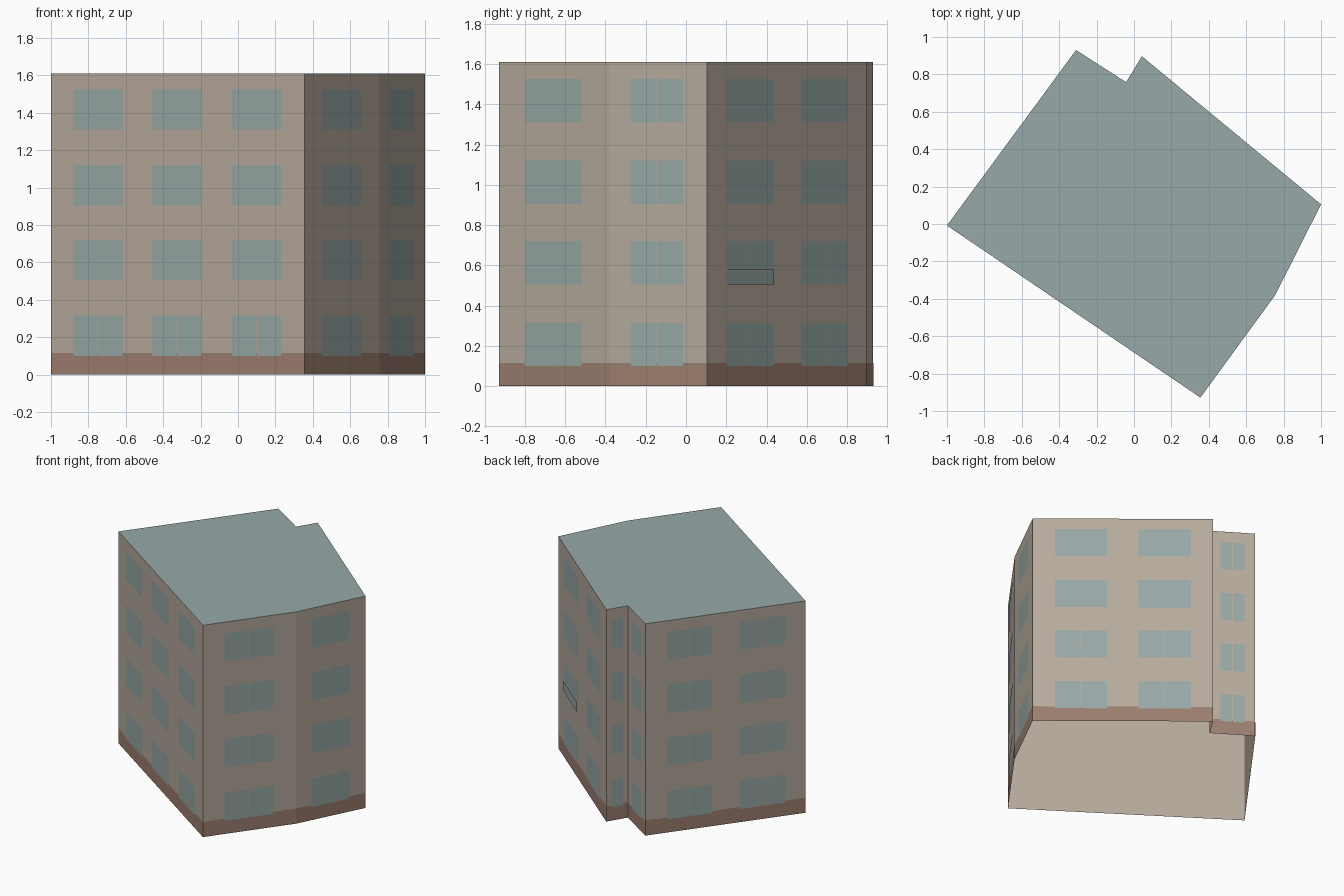
import bpy
import bmesh
from mathutils import Vector

cube = bpy.data.objects.get("Cube")
if cube:
    bpy.data.objects.remove(cube, do_unlink=True)


def material(name, rgb):
    mat = bpy.data.materials.new(name)
    mat.use_nodes = True
    color = (*rgb, 1)
    mat.diffuse_color = color
    mat.node_tree.nodes["Principled BSDF"].inputs["Base Color"].default_value = color
    return mat


WALL = material("beige plaster", (0.47, 0.405, 0.335))
PLINTH = material("brown plinth", (0.335, 0.212, 0.16))
GLASS = material("blue grey glass", (0.31, 0.395, 0.38))
ROOF = material("slate grey roof", (0.31, 0.4, 0.395))

HEIGHT = 1.61
PLINTH_TOP = 0.115
FLOORS = [(0.10, 0.315), (0.505, 0.72), (0.905, 1.122), (1.31, 1.525)]
MULLION = 0.005

# Each corner starts a wall; then its window columns as fractions of the wall,
# and the number of floors whose windows are split into two panes
WALLS = [
    ("front", (-1, -0.008), [(0.089, 0.284), (0.402, 0.594), (0.716, 0.908)], 1),
    ("right_front", (0.355, -0.928), [(0.23, 0.755)], 4),
    ("right_rear", (0.755, -0.38), [(0.218, 0.757)], 4),
    ("back", (1, 0.105), [(0.123, 0.413), (0.587, 0.878)], 2),
    ("notch_side", (0.042, 0.897), [(0.26, 0.77)], 4),
    ("notch_back", (-0.042, 0.758), [(0.24, 0.77)], 4),
    ("left", (-0.31, 0.93), [(0.135, 0.415), (0.59, 0.872)], 4),
]
CORNERS = [Vector((x, y, 0)) for _, (x, y), _, _ in WALLS]


def finish(name, bm, mat):
    mesh = bpy.data.meshes.new(name)
    bm.to_mesh(mesh)
    bm.free()
    mesh.materials.append(mat)
    obj = bpy.data.objects.new(name, mesh)
    bpy.context.collection.objects.link(obj)


def build_plates(name, wall, rects, offset, mat):
    """Upright flat plates on a wall: (start, end, low, high) in lengths along it."""
    start = CORNERS[wall]
    along = (CORNERS[(wall + 1) % len(CORNERS)] - start).normalized()
    out = Vector((along.y, -along.x, 0)) * offset
    bm = bmesh.new()
    for a, b, low, high in rects:
        outline = ((a, low), (b, low), (b, high), (a, high))
        bm.faces.new([bm.verts.new(start + out + along * u + Vector((0, 0, z)))
                      for u, z in outline])
    finish(name, bm, mat)


def wall_length(wall):
    return (CORNERS[(wall + 1) % len(CORNERS)] - CORNERS[wall]).length


def window_rects(length, columns, split_floors):
    rects = []
    for floor, (low, high) in enumerate(FLOORS):
        for a, b in columns:
            mid = (a + b) / 2 * length
            gap = MULLION / 2 if floor < split_floors else 0
            rects.append((a * length, mid - gap, low, high))
            rects.append((mid + gap, b * length, low, high))
    return rects


# Walls with plinth and windows
for n, (side, _, columns, split_floors) in enumerate(WALLS):
    length = wall_length(n)
    build_plates(side + "_wall", n, [(0, length, 0, HEIGHT)], 0, WALL)
    build_plates(side + "_plinth", n, [(0, length, 0, PLINTH_TOP)], 0.001, PLINTH)
    build_plates(side + "_windows", n,
                 window_rects(length, columns, split_floors), 0.002, GLASS)

# Flat roof; the shell is open underneath
roof = bmesh.new()
roof.faces.new([roof.verts.new(p + Vector((0, 0, HEIGHT))) for p in CORNERS])
finish("roof", roof, ROOF)

# Shallow balcony front with its rail on the back wall
BACK = 3
left_end, right_end = (f * wall_length(BACK) for f in WALLS[BACK][2][0])
build_plates("balcony_panel", BACK, [(left_end, right_end, 0.505, 0.574)], 0.008, GLASS)
build_plates("balcony_rail", BACK, [(left_end, right_end, 0.574, 0.58)], 0.008, WALL)
